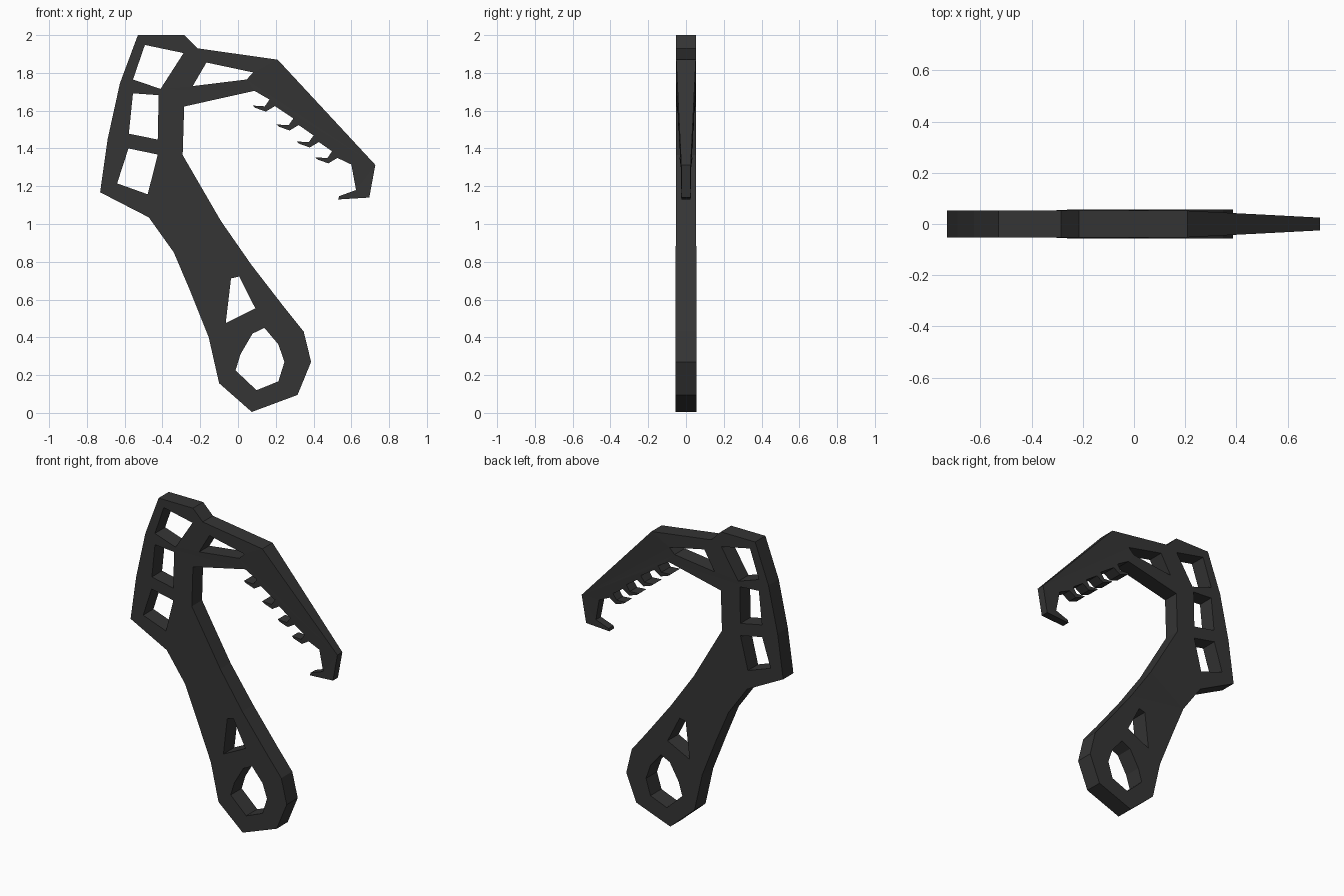
import bpy, bmesh
from mathutils import Vector

if "Cube" in bpy.data.objects:
    bpy.data.objects.remove(bpy.data.objects["Cube"])

# Outline sections (x, z), clockwise from the top of the head
pick_back = [(-.53, 2), (-.285, 2), (-.215, 1.93), (.21, 1.87), (.727, 1.313)]
pick_hook = [(.60, 1.315), (.625, 1.18), (.535, 1.147), (.53, 1.13), (.695, 1.14)]
inner_grip = [(-.285, 1.622), (-.293, 1.365), (-.09, 1.015), (.07, .785),
              (.24, .565), (.348, .43)]
pommel = [(.387, .27), (.315, .095), (.073, .005), (-.1, .157), (-.155, .4)]
outer_grip = [(-.255, .65), (-.34, .85), (-.472, 1.035), (-.73, 1.168),
              (-.69, 1.45), (-.625, 1.745)]

# Repeated hooked teeth, each measured from its tip
tooth_tips = [(.077, 1.627), (.203, 1.527), (.31, 1.437), (.408, 1.353)]
tooth_shape = [(.09, .032), (.065, -.004), (0, 0), (.014, -.012),
               (.07, -.032), (.118, -.003)]
teeth = [(tx + dx, tz + dz) for tx, tz in tooth_tips for dx, dz in tooth_shape]

outline = (pick_back + pick_hook[:0:-1] + pick_hook[:1] + teeth[::-1]
           + [(.087, 1.705)] + inner_grip + pommel + outer_grip)

# Window cutouts in the head, pick and handle, and the pommel ring
holes = [
    [(-.493, 1.948), (-.288, 1.905), (-.41, 1.715), (-.556, 1.765)],
    [(-.556, 1.692), (-.42, 1.682), (-.425, 1.447), (-.578, 1.478)],
    [(-.58, 1.4), (-.425, 1.368), (-.478, 1.157), (-.64, 1.215)],
    [(-.167, 1.855), (.082, 1.802), (.045, 1.765), (-.24, 1.73)],
    [(-.037, .712), (.006, .722), (.092, .553), (-.065, .475)],
    [(.14, .45), (.214, .362), (.246, .27), (.214, .167), (.098, .12),
     (-.013, .225), (.013, .31), (.077, .42)],
]

# Filled profile with holes, given thickness
curve = bpy.data.curves.new("profile", 'CURVE')
curve.dimensions = '2D'
curve.fill_mode = 'BOTH'
curve.extrude = .05
for loop in [outline] + holes:
    spline = curve.splines.new('POLY')
    spline.points.add(len(loop) - 1)
    for p, (x, z) in zip(spline.points, loop):
        p.co = (x, z, 0, 1)
    spline.use_cyclic_u = True
helper = bpy.data.objects.new("profile", curve)
bpy.context.collection.objects.link(helper)
bpy.context.view_layer.update()
mesh = bpy.data.meshes.new_from_object(
    helper.evaluated_get(bpy.context.evaluated_depsgraph_get()))
bpy.data.objects.remove(helper)

# Stand it upright, taper the pick, thicken the handle slightly
start, along = Vector((.21, 1.87)), Vector((.517, -.557))


def half_thickness(x, z):
    if z > 1.1 and x > .05:
        t = (Vector((x, z)) - start).dot(along) / along.length_squared
        return .052 - .027 * min(max(t, 0), 1)
    return .056 if z < .8 else .052


bm = bmesh.new()
bm.from_mesh(mesh)
bmesh.ops.remove_doubles(bm, verts=bm.verts, dist=.0005)
for v in bm.verts:
    x, z, side = v.co
    v.co = (x, half_thickness(x, z) * (-1 if side > 0 else 1), z)
bmesh.ops.recalc_face_normals(bm, faces=bm.faces)
for f in bm.faces:
    f.smooth = False
bm.to_mesh(mesh)
bm.free()

axe = bpy.data.objects.new("climbing_axe", mesh)
bpy.context.collection.objects.link(axe)
dark = bpy.data.materials.new("dark_metal")
dark.diffuse_color = (.035, .035, .035, 1)
dark.use_nodes = True
dark.node_tree.nodes["Principled BSDF"].inputs["Base Color"].default_value = dark.diffuse_color
mesh.materials.clear()
mesh.materials.append(dark)
